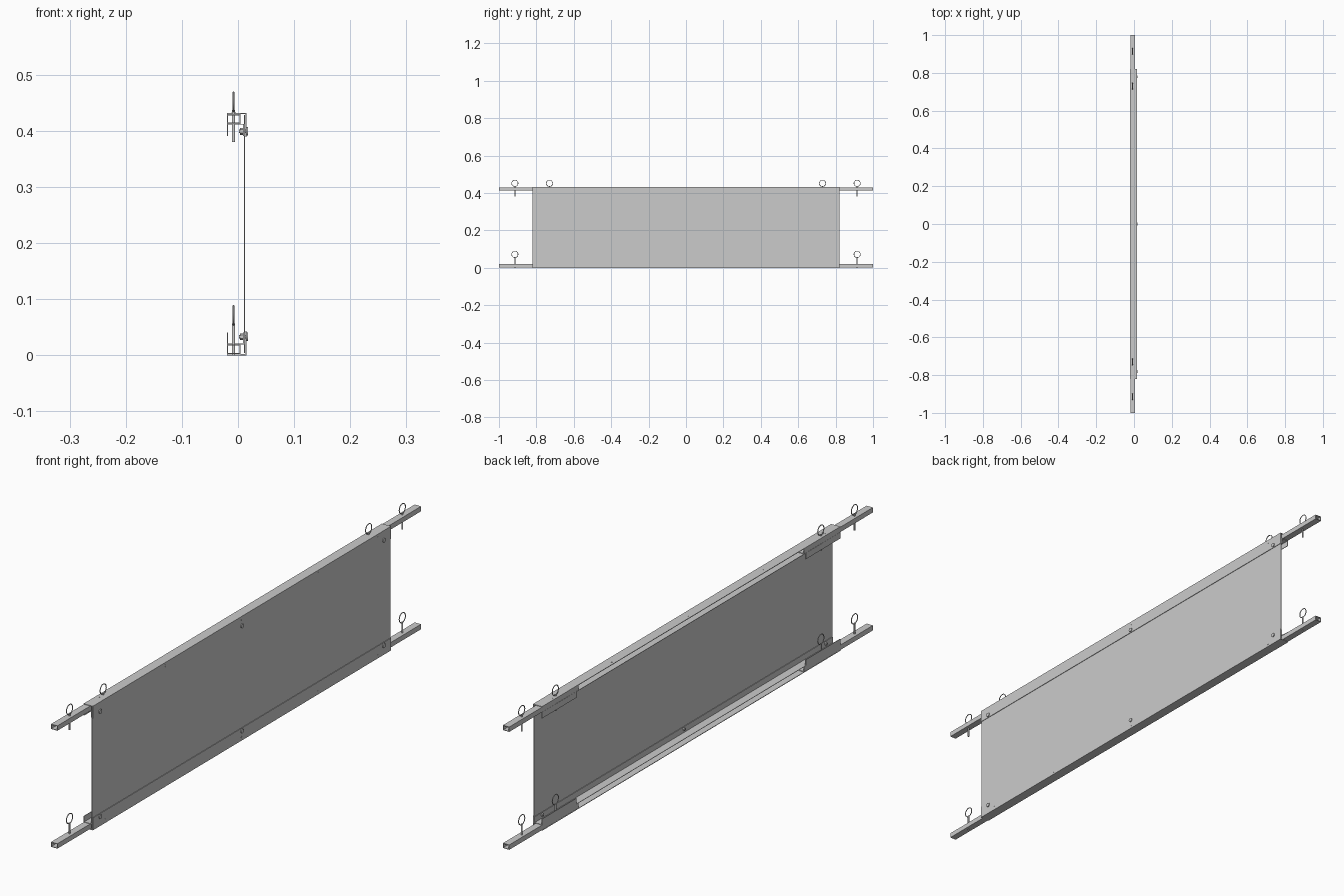
import bpy, bmesh, math
from mathutils import Matrix, Vector

if "Cube" in bpy.data.objects:
    bpy.data.objects.remove(bpy.data.objects["Cube"])

H = 0.432          # overall rail-to-rail height
L = 0.82           # half length of the panel


def finish(name, bm, smooth=False):
    bmesh.ops.recalc_face_normals(bm, faces=bm.faces)
    me = bpy.data.meshes.new(name)
    bm.to_mesh(me)
    bm.free()
    ob = bpy.data.objects.new(name, me)
    bpy.context.collection.objects.link(ob)
    if smooth:
        bpy.ops.object.select_all(action='DESELECT')
        ob.select_set(True)
        bpy.context.view_layer.objects.active = ob
        bpy.ops.object.shade_smooth_by_angle(angle=math.radians(35))
    return ob


def extrude_profile(name, pts, y0, y1):
    """Extrude a closed x-z outline along y."""
    bm = bmesh.new()
    face = bm.faces.new([bm.verts.new((x, y0, z)) for x, z in pts])
    geo = bmesh.ops.extrude_face_region(bm, geom=[face])['geom']
    bmesh.ops.translate(bm, vec=(0, y1 - y0, 0),
                        verts=[v for v in geo if isinstance(v, bmesh.types.BMVert)])
    return finish(name, bm)


def add_cyl(bm, a, b, r, seg=16):
    a, b = Vector(a), Vector(b)
    rot = (b - a).to_track_quat('Z', 'Y').to_matrix().to_4x4()
    bmesh.ops.create_cone(bm, cap_ends=True, segments=seg, radius1=r, radius2=r,
                          depth=(b - a).length, matrix=Matrix.Translation((a + b) / 2) @ rot)


def add_ring(bm, c, R, r, n=28, m=8):
    """Wire ring standing in the y-z plane."""
    g = [[bm.verts.new((c[0] + r * math.sin(q),
                        c[1] + (R + r * math.cos(q)) * math.cos(p),
                        c[2] + (R + r * math.cos(q)) * math.sin(p)))
          for q in (2 * math.pi * j / m for j in range(m))]
         for p in (2 * math.pi * i / n for i in range(n))]
    for i in range(n):
        for j in range(m):
            k, l = (i + 1) % n, (j + 1) % m
            bm.faces.new((g[i][j], g[k][j], g[k][l], g[i][l]))


# Thin panel
extrude_profile("panel", [(0.0105, 0.004), (0.0128, 0.004), (0.0128, H - 0.004), (0.0105, H - 0.004)], -L, L)

# Outlines drawn for the bottom rail, flipped for the top one
OUTER = [(-0.02, 0), (0.015, 0), (0.015, 0.043), (0.013, 0.043), (0.013, 0.002), (-0.02, 0.002)]
INNER = [(-0.02, 0.021), (0.0085, 0.021), (0.0085, 0.041), (0.0105, 0.041), (0.0105, 0.0195), (-0.02, 0.0195)]
FLANGE = [(-0.02, 0.021), (-0.018, 0.021), (-0.018, 0.041), (-0.02, 0.041)]

for level in ("bottom", "top"):
    def fz(z):
        return z if level == "bottom" else H - z

    def flip(pts):
        return [(x, fz(z)) for x, z in pts]

    # Angle rail outside and clamping angle inside
    extrude_profile(level + "_outer_rail", flip(OUTER), -L, L)
    extrude_profile(level + "_inner_rail", flip(INNER), -L, L)

    # Clamp bolts through the panel, and small rivets in the rails
    bolts, rivets = bmesh.new(), bmesh.new()
    for y in (-0.78, 0, 0.78):
        z = fz(0.033)
        add_cyl(bolts, (0.002, y, z), (0.016, y, z), 0.003)
        add_cyl(bolts, (0.015, y, z), (0.018, y, z), 0.0075)
        add_cyl(bolts, (0.004, y, z), (0.0085, y, z), 0.006, 6)
    for y in (-0.75, -0.42, 0, 0.42, 0.75):
        add_cyl(rivets, (-0.008, y, fz(0.002)), (-0.008, y, fz(-0.0004 if level == "top" else 0.0)), 0.004)
        add_cyl(rivets, (0.013, y, fz(0.011)), (0.0154, y, fz(0.011)), 0.004)
    finish(level + "_clamp_bolts", bolts, True)
    finish(level + "_rivets", rivets, True)

    for side, s in (("front", -1), ("back", 1)):
        # Stiffening flange at each rail end
        extrude_profile(f"{level}_{side}_flange", flip(FLANGE), s * 0.63, s * L)

        # Hollow sliding tube
        bm = bmesh.new()
        loops = []
        for y in (s * 0.62, s * 1.0):
            for t in (0, 0.002):
                x0, x1, z0, z1 = -0.0195 + t, 0.0045 - t, 0.0022 + t, 0.0194 - t
                loops.append([bm.verts.new((x, y, fz(z))) for x, z in
                              ((x0, z0), (x1, z0), (x1, z1), (x0, z1))])
        for a, b in ((0, 1), (1, 3), (3, 2), (2, 0)):
            for i in range(4):
                j = (i + 1) % 4
                bm.faces.new((loops[a][i], loops[a][j], loops[b][j], loops[b][i]))
        finish(f"{level}_{side}_tube", bm)

        # Locking pins with pull rings
        base = 0.0 if level == "bottom" else 0.38
        for tag, y in (("inner", 0.73), ("outer", 0.915)):
            bm = bmesh.new()
            add_cyl(bm, (-0.008, s * y, base), (-0.008, s * y, base + 0.057), 0.003)
            add_ring(bm, (-0.008, s * y, base + 0.0715), 0.017, 0.0016)
            finish(f"{level}_{side}_{tag}_pin", bm, True)
